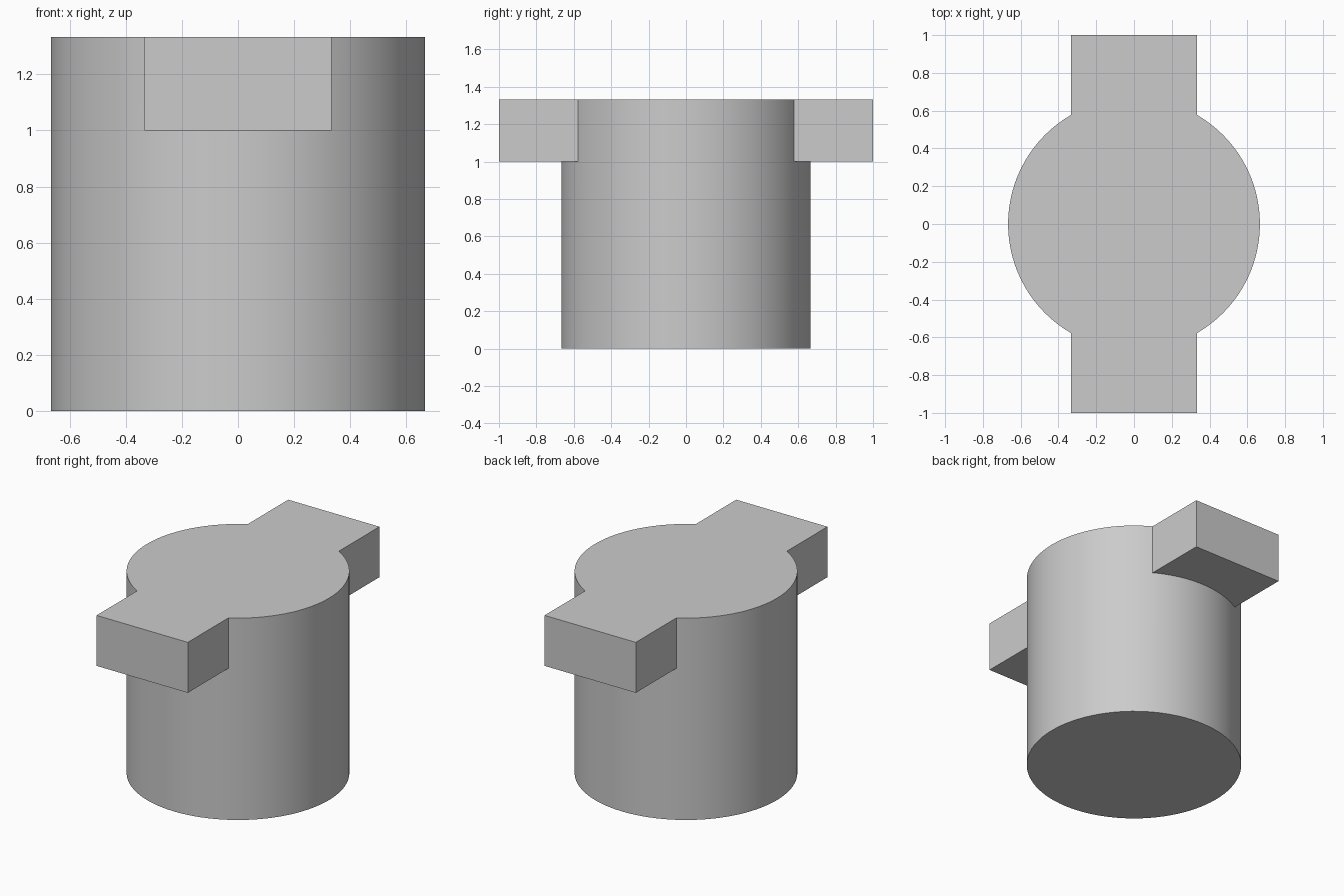
import bpy, bmesh, math

if "Cube" in bpy.data.objects:
    bpy.data.objects.remove(bpy.data.objects["Cube"])

RADIUS, HEIGHT, LUG_BASE, LUG_REACH = 2 / 3, 4 / 3, 1.0, 1.0
LUG_HALF = RADIUS / 2
SEGMENTS = 96  # multiple of 12, so lug sides fall on ring vertices

grey = bpy.data.materials.new("plain grey")
grey.diffuse_color = (0.6, 0.6, 0.6, 1)
grey.use_nodes = True
grey.node_tree.nodes["Principled BSDF"].inputs["Base Color"].default_value = grey.diffuse_color

# Round body: three stacked rings joined by walls and closed with caps
bm = bmesh.new()
rings = []
for z in (0, LUG_BASE, HEIGHT):
    rings.append([bm.verts.new((RADIUS * math.cos(2 * math.pi * i / SEGMENTS),
                                RADIUS * math.sin(2 * math.pi * i / SEGMENTS), z))
                  for i in range(SEGMENTS)])
bm.faces.new(rings[0][::-1])
bm.faces.new(rings[2])
walls = []
for low, high in zip(rings, rings[1:]):
    for i in range(SEGMENTS):
        j = (i + 1) % SEGMENTS
        walls.append(bm.faces.new((low[i], low[j], high[j], high[i])))

# Two lugs: pull the upper front and back walls out to flat ends
for side in (-1, 1):
    sector = [f for f in walls if f.is_valid
              and f.calc_center_median().z > LUG_BASE
              and f.calc_center_median().y * side > 0
              and all(abs(v.co.x) < LUG_HALF + 0.001 for v in f.verts)]
    pulled = bmesh.ops.extrude_face_region(bm, geom=sector)["geom"]
    bmesh.ops.delete(bm, geom=[f for f in sector if f.is_valid], context="FACES")
    for v in pulled:
        if isinstance(v, bmesh.types.BMVert):
            v.co.y = side * LUG_REACH

# Merge the flat strips into clean faces
bmesh.ops.dissolve_limit(bm, angle_limit=math.radians(0.5),
                         verts=bm.verts[:], edges=bm.edges[:])
bmesh.ops.recalc_face_normals(bm, faces=bm.faces[:])

mesh = bpy.data.meshes.new("lugged_plug")
bm.to_mesh(mesh)
bm.free()
mesh.materials.append(grey)
plug = bpy.data.objects.new("lugged_plug", mesh)
bpy.context.collection.objects.link(plug)

# Smooth round wall, crisp edges elsewhere
bpy.context.view_layer.objects.active = plug
plug.select_set(True)
bpy.ops.object.shade_smooth_by_angle(angle=math.radians(25))
